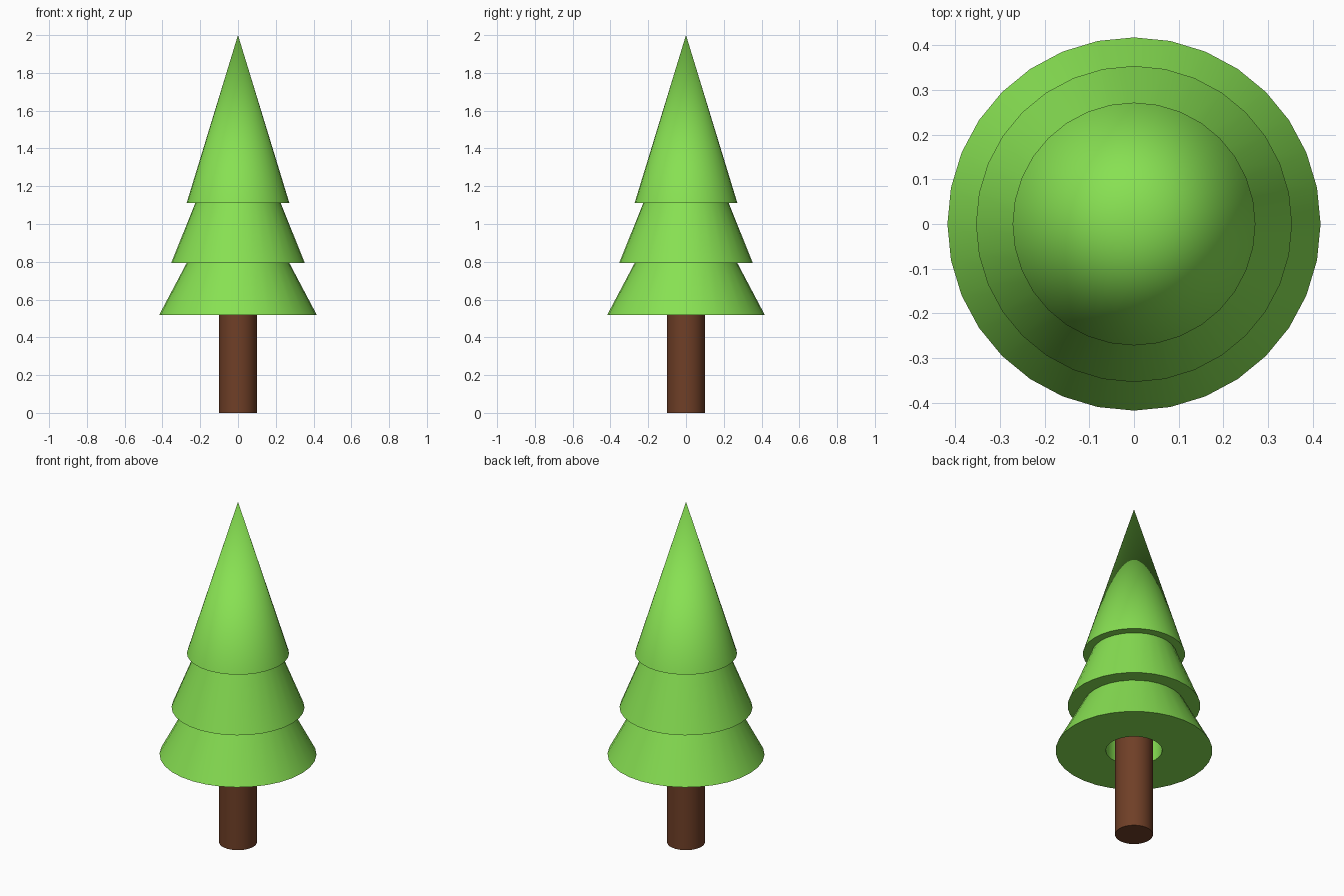
import bpy, bmesh, math

if "Cube" in bpy.data.objects:
    bpy.data.objects.remove(bpy.data.objects["Cube"])

SIDES = 32

def material(name, color):
    m = bpy.data.materials.new(name)
    m.diffuse_color = (*color, 1)
    m.use_nodes = True
    m.node_tree.nodes["Principled BSDF"].inputs["Base Color"].default_value = m.diffuse_color
    return m

def lathe(name, profile, mat):
    """Revolve (radius, z) points about z; radius 0 becomes a single pole vertex."""
    bm = bmesh.new()
    rings = []
    for r, z in profile:
        if r == 0:
            rings.append([bm.verts.new((0, 0, z))] * SIDES)
        else:
            rings.append([bm.verts.new((r * math.cos(a), r * math.sin(a), z))
                          for a in (2 * math.pi * i / SIDES for i in range(SIDES))])
    for a, b in zip(rings, rings[1:]):
        for i in range(SIDES):
            j = (i + 1) % SIDES
            bm.faces.new(list(dict.fromkeys((a[i], a[j], b[j], b[i]))))
    bmesh.ops.recalc_face_normals(bm, faces=bm.faces)
    me = bpy.data.meshes.new(name)
    bm.to_mesh(me)
    bm.free()
    me.materials.append(mat)
    ob = bpy.data.objects.new(name, me)
    bpy.context.collection.objects.link(ob)
    bpy.ops.object.select_all(action='DESELECT')
    ob.select_set(True)
    bpy.context.view_layer.objects.active = ob
    bpy.ops.object.shade_smooth_by_angle(angle=math.radians(30))
    return ob

green = material("needles", (0.245, 0.75, 0.085))
brown = material("bark", (0.16, 0.05, 0.02))

# Trunk, reaching up into the hollow of the foliage
lathe("trunk", [(0, 0), (0.101, 0), (0.101, 0.75), (0, 0.75)], brown)

# Three stepped foliage tiers with a round socket underneath
lathe("foliage", [
    (0, 0.75), (0.15, 0.75), (0.15, 0.517),   # socket
    (0.418, 0.517), (0.272, 0.793),           # lower tier
    (0.354, 0.793), (0.226, 1.111),           # middle tier
    (0.272, 1.111), (0, 2.0),                 # top tier
], green)
